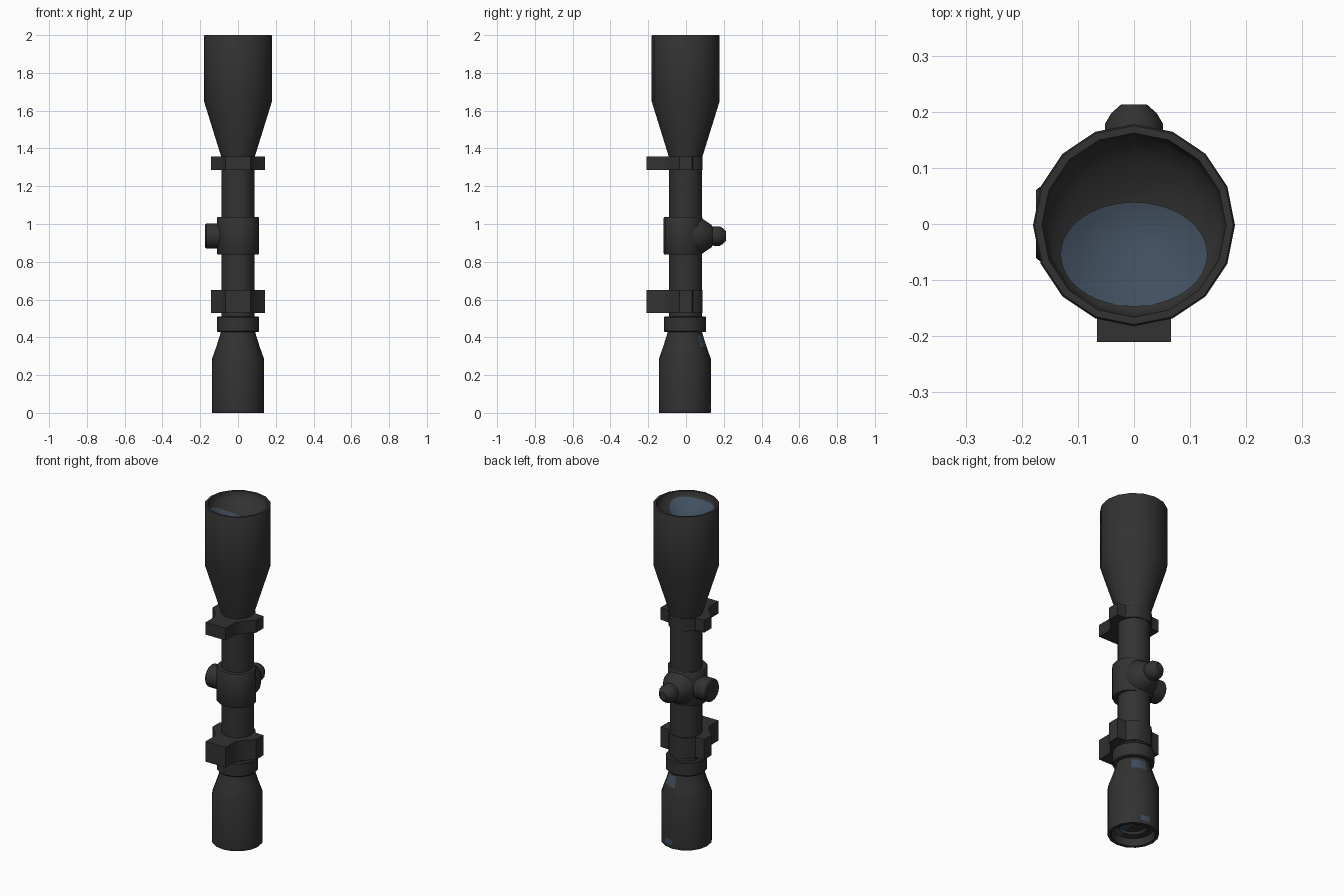
import bpy, bmesh, math
from mathutils import Matrix, Vector

if "Cube" in bpy.data.objects:
    bpy.data.objects.remove(bpy.data.objects["Cube"])

AXIS_Y = -0.002


def material(name, rgb):
    m = bpy.data.materials.new(name)
    m.diffuse_color = (*rgb, 1)
    m.use_nodes = True
    m.node_tree.nodes["Principled BSDF"].inputs["Base Color"].default_value = m.diffuse_color
    return m


GREY = material("dark_grey", (0.032, 0.032, 0.032))
BLUE = material("lens_blue", (0.052, 0.078, 0.112))


def finish(name, bm, mats, angle=35):
    bmesh.ops.recalc_face_normals(bm, faces=bm.faces)
    me = bpy.data.meshes.new(name)
    bm.to_mesh(me)
    bm.free()
    for m in mats:
        me.materials.append(m)
    ob = bpy.data.objects.new(name, me)
    bpy.context.collection.objects.link(ob)
    bpy.ops.object.select_all(action='DESELECT')
    ob.select_set(True)
    bpy.context.view_layer.objects.active = ob
    bpy.ops.object.shade_smooth_by_angle(angle=math.radians(angle))
    return ob


def lathe(name, profile, matrix=None, sides=16, paint=None, scale_y=1.0):
    """Turn a (radius, height) profile about z, closing both ends."""
    bm = bmesh.new()
    rings = []
    for r, z in profile:
        if r == 0:
            rings.append([bm.verts.new((0, 0, z))] * sides)
        else:
            rings.append([bm.verts.new((r * math.cos(math.tau * i / sides),
                                        r * scale_y * math.sin(math.tau * i / sides), z))
                          for i in range(sides)])
    for a, b in zip(rings, rings[1:]):
        for i in range(sides):
            j = (i + 1) % sides
            bm.faces.new(dict.fromkeys([a[i], a[j], b[j], b[i]]))
    for end, (r, z) in ((rings[0], profile[0]), (rings[-1], profile[-1])):
        if r > 0:
            bm.faces.new(end)
    if paint:
        for f in bm.faces:
            f.material_index = 1 if paint(f.calc_center_median()) else 0
    bm.transform(matrix or Matrix.Translation((0, AXIS_Y, 0)))
    return finish(name, bm, [GREY, BLUE] if paint else [GREY])


# Objective bell with a concave dish in its mouth
def dish(r):
    return 1.90 + 0.07 * (r / 0.155) ** 2


lathe("objective_bell", [(0, 1.34), (0.088, 1.34), (0.09, 1.36), (0.18, 1.65), (0.18, 1.995),
                         (0.177, 2.0), (0.164, 2.0), (0.16, 1.985)]
      + [(r, dish(r)) for r in (0.155, 0.125, 0.095, 0.06, 0.03)] + [(0, dish(0))])

# Blue lens area lying on the dish
bm = bmesh.new()
prev = None
for k in range(1, 9):
    ring = []
    for i in range(48):
        a = math.tau * i / 48
        x, y = 0.131 * k / 8 * math.cos(a), -0.052 + 0.093 * k / 8 * math.sin(a)
        ring.append(bm.verts.new((x, y + AXIS_Y, dish(math.hypot(x, y)) + 0.006)))
    if prev is None:
        bm.faces.new(ring)
    else:
        for i in range(48):
            j = (i + 1) % 48
            bm.faces.new((prev[i], ring[i], ring[j], prev[j]))
    prev = ring
finish("front_lens", bm, [BLUE])

# Main tube and zoom collar
lathe("main_tube", [(0.088, 0.40), (0.088, 1.37)])
lathe("zoom_collar", [(0.108, 0.428), (0.112, 0.433), (0.112, 0.505), (0.108, 0.51)],
      Matrix.Translation((0, -0.005, 0)))


# Eyepiece with stepped recess and small blue glints
def glint(c):
    a = math.degrees(math.atan2(c.y, c.x))
    r = math.hypot(c.x, c.y)
    return ((r > 0.09 and 45 < a < 90 and 0.35 < c.z < 0.41)
            or (r > 0.125 and 67 < a < 90 and 0.015 < c.z < 0.05)
            or (r < 0.105 and 0.025 < c.z and c.z < 0.08 and -90 < a < -45))


lathe("eyepiece", [(0, 0.07), (0.07, 0.06), (0.075, 0.045), (0.108, 0.04), (0.118, 0.0),
                   (0.136, 0.0), (0.138, 0.004), (0.138, 0.02), (0.138, 0.05), (0.138, 0.285),
                   (0.115, 0.35), (0.096, 0.41), (0.09, 0.435), (0, 0.435)],
      Matrix.Translation((0, -0.006, 0)), paint=glint)

# Turret housing
lathe("turret_housing", [(0.107, 0.838), (0.111, 0.844), (0.111, 1.032), (0.107, 1.038)],
      Matrix.Translation((0, -0.015, 0)), scale_y=0.93)

# Turret knobs: one at the back, one on the left side
Z = 0.936
lathe("back_turret", [(0.098, 0.0), (0.096, 0.08), (0.06, 0.135), (0.05, 0.14), (0.052, 0.155),
                      (0.052, 0.178), (0.04, 0.198), (0.023, 0.213)],
      Matrix.Translation((0, 0, Z)) @ Matrix.Rotation(-math.pi / 2, 4, 'X'))
lathe("side_turret", [(0.066, 0.0), (0.066, 0.168), (0.06, 0.175)],
      Matrix.Translation((0, 0, Z)) @ Matrix.Rotation(-math.pi / 2, 4, 'Y'))


# Mount rings: foot at the front, clamp ears on the sides, round at the back
def mount(name, z0, z1):
    half = [(0.066, -0.21), (0.066, -0.125), (0.09, -0.085), (0.143, -0.035), (0.143, 0.033),
            (0.088, 0.037), (0.08, 0.052), (0.06, 0.074), (0.034, 0.087)]
    outline = half + [(-x, y) for x, y in reversed(half)]
    bm = bmesh.new()
    f = bm.faces.new([bm.verts.new((x, y, z0)) for x, y in outline])
    ext = bmesh.ops.extrude_face_region(bm, geom=[f])
    bmesh.ops.translate(bm, vec=(0, 0, z1 - z0),
                        verts=[v for v in ext['geom'] if isinstance(v, bmesh.types.BMVert)])
    finish(name, bm, [GREY])


mount("rear_mount_ring", 0.53, 0.65)
mount("front_mount_ring", 1.285, 1.358)
